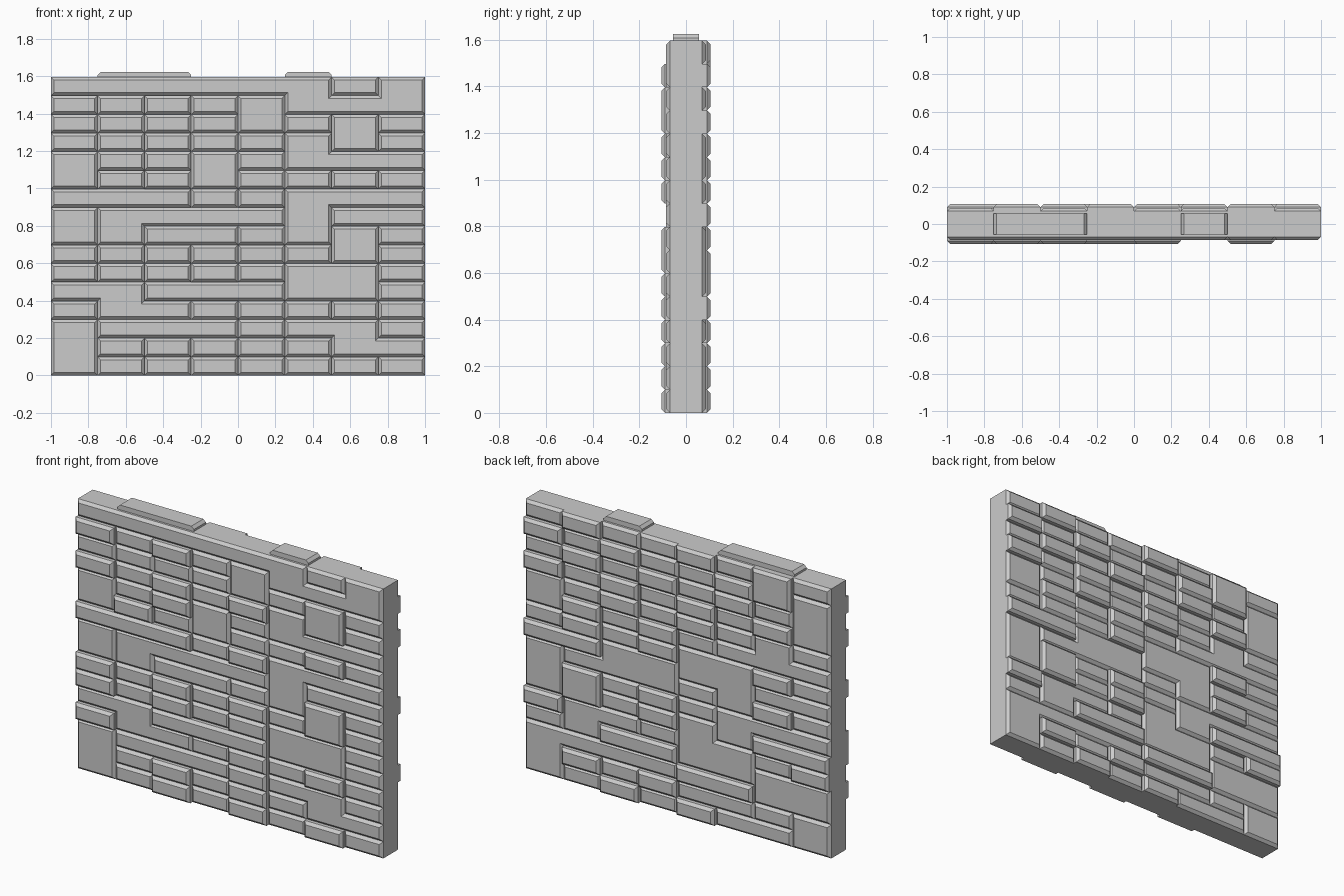
import bpy, bmesh
from mathutils import Vector

if "Cube" in bpy.data.objects:
    bpy.data.objects.remove(bpy.data.objects["Cube"])

COL, ROW, HALF, HEIGHT = 0.25, 1.595 / 16, 0.056, 1.595
CHAMFER = 0.016
SHALLOW, DEEP = 0.029, 0.05

# Stone layouts, top row first, as seen from outside.
# 1/2 = shallow/deep brick, "-" = extends the brick to its left, "|" = extends the one above,
# letters = shallow irregular stones (equal letters join)
FRONT = [
    "aaaaaa1a",
    "21211aaa",
    "b111|121",
    "21212c|1",
    "d1211ccc",
    "d21|1121",
    "2--12eee",
    "fgggge1-",
    "fg1-1e21",
    "212121|1",
    "21212hh1",
    "ii2--hh1",
    "2ii12121",
    "j1--2kk1",
    "j12121kk",
    "j1212121",
]
BACK = [
    "12112121",
    "212112|1",
    "1212121|",
    "2121212|",
    "a12121b1",
    "a2121bbb",
    "1212cc21",
    "2-ddcc1-",
    "eddd1c21",
    "e2121fff",
    "e|12gf2-",
    "2hh1gg12",
    "1h2-ggii",
    "jjjj2-ii",
    "j2121-1k",
    "j12121-k",
]


def make_object(name, bm):
    bmesh.ops.recalc_face_normals(bm, faces=bm.faces)
    mesh = bpy.data.meshes.new(name)
    bm.to_mesh(mesh)
    bm.free()
    obj = bpy.data.objects.new(name, mesh)
    bpy.context.collection.objects.link(obj)


def add_stone(bm, cells, depth):
    """Raise a group of grid cells as one stone with a chamfered rim."""
    corners = {}

    def corner(c, r):
        if (c, r) not in corners:
            corners[c, r] = bm.verts.new((-1 + c * COL, HEIGHT - r * ROW, depth - CHAMFER))
        return corners[c, r]

    faces = [bm.faces.new((corner(c, r + 1), corner(c + 1, r + 1), corner(c + 1, r), corner(c, r)))
             for r, c in cells]
    for f in faces:
        f.normal_update()
    rim = [e for e in {e for f in faces for e in f.edges} if e.is_boundary]
    # Straight foot down into the wall
    foot = bmesh.ops.extrude_edge_only(bm, edges=rim)["geom"]
    for v in foot:
        if isinstance(v, bmesh.types.BMVert):
            v.co.z = -0.004
    # Chamfered top
    bmesh.ops.inset_region(bm, faces=faces, thickness=CHAMFER, depth=CHAMFER,
                           use_boundary=True, use_even_offset=True)


def stone_side(name, rows, place):
    ids, groups = {}, {}
    for r, line in enumerate(rows):
        for c, mark in enumerate(line):
            if mark == "-":
                key = ids[r, c - 1]
            elif mark == "|":
                key = ids[r - 1, c]
            elif mark.isalpha():
                key = (mark, 0, 0)
            else:
                key = (mark, r, c)
            ids[r, c] = key
            groups.setdefault(key, []).append((r, c))
    bm = bmesh.new()
    for key, cells in groups.items():
        add_stone(bm, cells, DEEP if key[0] == "2" else SHALLOW)
    for v in bm.verts:
        v.co = place(*v.co)
    make_object(name, bm)


# Solid wall core
bm = bmesh.new()
bmesh.ops.create_cube(bm, size=1)
bmesh.ops.scale(bm, vec=(2, 2 * HALF, HEIGHT), verts=bm.verts)
bmesh.ops.translate(bm, vec=(0, 0, HEIGHT / 2), verts=bm.verts)
make_object("wall_core", bm)

# Stones on both faces
stone_side("front_bricks", FRONT, lambda u, v, h: Vector((u, -HALF - h, v)))
stone_side("back_bricks", BACK, lambda u, v, h: Vector((-u, HALF + h, v)))

# Raised bricks on the top edge, chamfered at their ends
bm = bmesh.new()
for x0, x1 in ((-0.75, -0.25), (0.25, 0.5)):
    profile = [(x0, 0), (x0, 0.012), (x0 + CHAMFER, 0.028),
               (x1 - CHAMFER, 0.028), (x1, 0.012), (x1, 0)]
    front, back = ([bm.verts.new((x, y, HEIGHT + z)) for x, z in profile] for y in (-HALF, HALF))
    bm.faces.new(front)
    bm.faces.new(back)
    for i in range(6):
        j = (i + 1) % 6
        bm.faces.new((front[i], front[j], back[j], back[i]))
make_object("top_bricks", bm)
